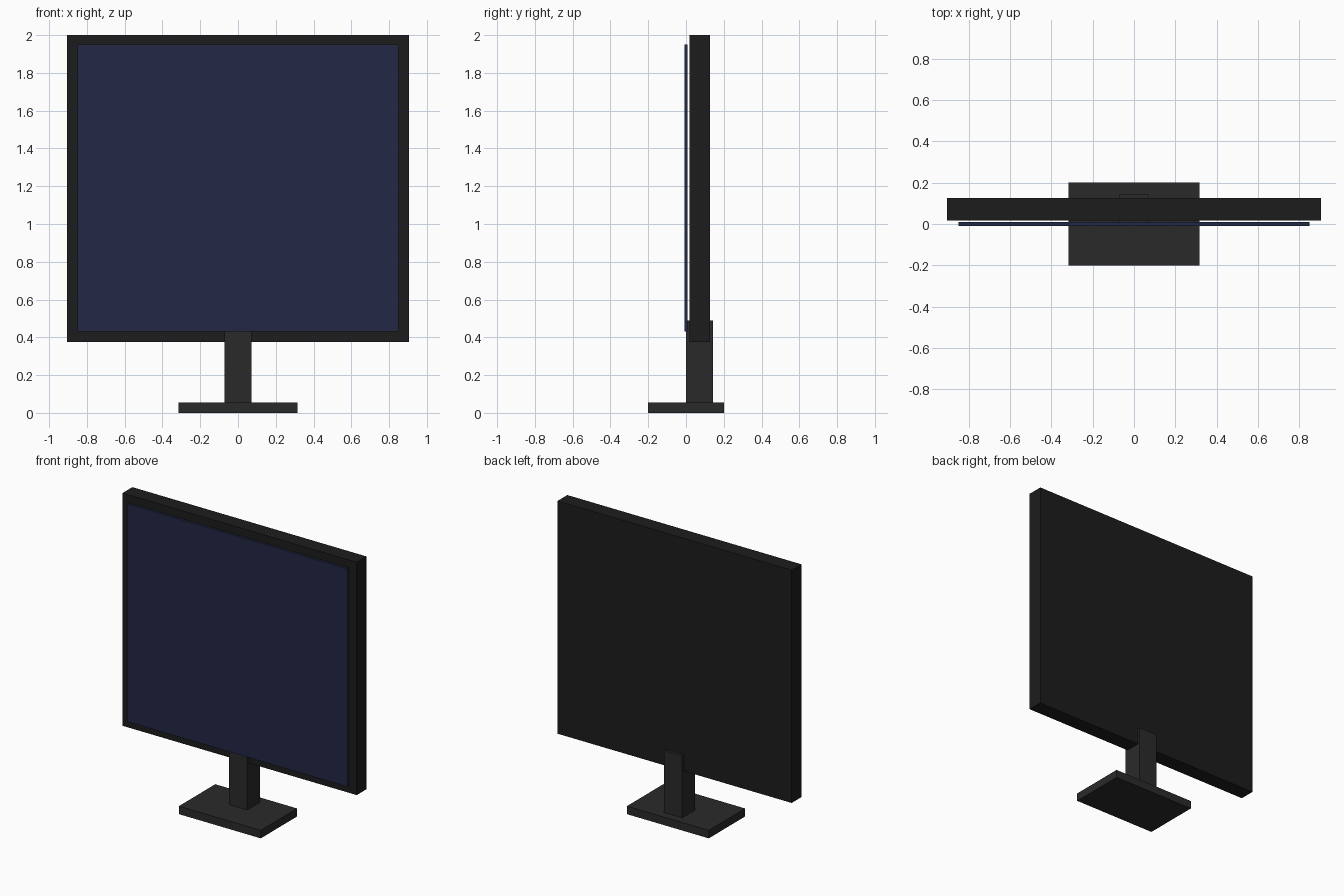
import bpy

if "Cube" in bpy.data.objects:
    bpy.data.objects.remove(bpy.data.objects["Cube"])


def material(name, rgb):
    m = bpy.data.materials.new(name)
    m.diffuse_color = (*rgb, 1)
    m.use_nodes = True
    m.node_tree.nodes["Principled BSDF"].inputs["Base Color"].default_value = m.diffuse_color
    return m


def box(name, lo, hi, mat):
    """Axis-aligned box between two corners."""
    centre = [(a + b) / 2 for a, b in zip(lo, hi)]
    bpy.ops.mesh.primitive_cube_add(size=1, location=centre)
    ob = bpy.context.object
    ob.name = name
    ob.scale = [b - a for a, b in zip(lo, hi)]
    bpy.ops.object.transform_apply(location=False, rotation=False, scale=True)
    ob.data.materials.append(mat)
    return ob


black = material("housing_black", (0.012, 0.012, 0.012))
grey = material("stand_grey", (0.023, 0.023, 0.023))
navy = material("screen_navy", (0.016, 0.021, 0.056))

# Stand: flat foot and square neck reaching up into the housing
box("base", (-0.316, -0.2, 0), (0.316, 0.2, 0.056), grey)
box("neck", (-0.071, 0, 0.05), (0.071, 0.143, 0.49), grey)

# Display: solid housing with a thin panel floating just in front
box("housing", (-0.904, 0.018, 0.376), (0.904, 0.126, 2.0), black)
box("screen", (-0.85, -0.009, 0.43), (0.85, 0.009, 1.95), navy)
